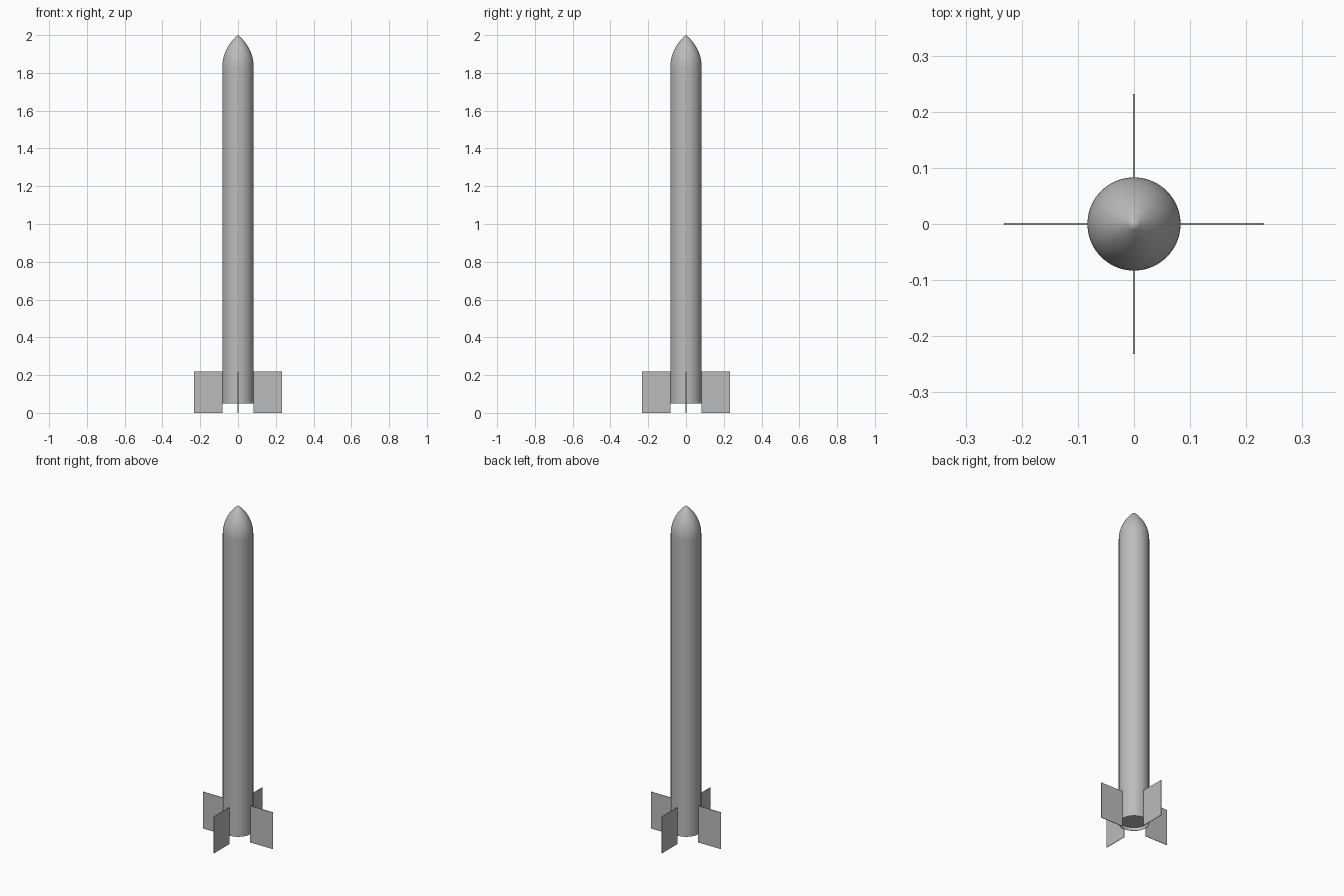
import bpy, bmesh, math
from mathutils import Matrix

cube = bpy.data.objects.get("Cube")
if cube:
    bpy.data.objects.remove(cube, do_unlink=True)

RADIUS, BASE, SHOULDER, TIP = 0.083, 0.05, 1.83, 2.0
SIDES = 64

grey = bpy.data.materials.new("plain grey")
grey.use_nodes = True
colour = (0.5, 0.5, 0.5, 1)
grey.diffuse_color = colour
grey.node_tree.nodes["Principled BSDF"].inputs["Base Color"].default_value = colour


def add_object(name, bm, smooth=False):
    bmesh.ops.recalc_face_normals(bm, faces=bm.faces)
    mesh = bpy.data.meshes.new(name)
    bm.to_mesh(mesh)
    bm.free()
    mesh.materials.append(grey)
    obj = bpy.data.objects.new(name, mesh)
    bpy.context.collection.objects.link(obj)
    if smooth:
        bpy.ops.object.select_all(action="DESELECT")
        obj.select_set(True)
        bpy.context.view_layer.objects.active = obj
        bpy.ops.object.shade_smooth_by_angle(angle=math.radians(35))
    return obj


def lathe(name, profile):
    """Spin (radius, height) points around the z axis."""
    bm = bmesh.new()
    verts = [bm.verts.new((r, 0, z)) for r, z in profile]
    edges = [bm.edges.new(pair) for pair in zip(verts, verts[1:])]
    bmesh.ops.spin(bm, geom=verts + edges, cent=(0, 0, 0), axis=(0, 0, 1),
                   angle=math.tau, steps=SIDES, use_duplicate=False)
    bmesh.ops.remove_doubles(bm, verts=bm.verts, dist=1e-5)
    return add_object(name, bm, smooth=True)


# Body tube with a shallow recessed base
lathe("body_tube", [(0, BASE + 0.02), (RADIUS - 0.002, BASE + 0.02),
                    (RADIUS - 0.002, BASE), (RADIUS, BASE), (RADIUS, SHOULDER)])

# Nose cone: a circular-arc ogive tangent to the tube
length = TIP - SHOULDER
arc = (RADIUS ** 2 + length ** 2) / (2 * RADIUS)
steps = 20
nose = []
for i in range(steps + 1):
    h = length * i / steps
    nose.append((max(0, math.sqrt(arc ** 2 - h ** 2) + RADIUS - arc), SHOULDER + h))
lathe("nose_cone", nose)

# Four thin rectangular fins
INNER, OUTER, FIN_TOP, THICK = RADIUS - 0.001, 0.232, 0.22, 0.003
for i, side in enumerate(("left", "back", "right", "front")):
    bm = bmesh.new()
    bmesh.ops.create_cube(bm, size=1)
    bmesh.ops.scale(bm, vec=(OUTER - INNER, THICK, FIN_TOP), verts=bm.verts)
    bmesh.ops.translate(bm, vec=((INNER + OUTER) / 2, 0, FIN_TOP / 2), verts=bm.verts)
    bmesh.ops.rotate(bm, cent=(0, 0, 0), verts=bm.verts,
                     matrix=Matrix.Rotation(i * math.pi / 2, 3, "Z"))
    add_object("fin_" + side, bm)
